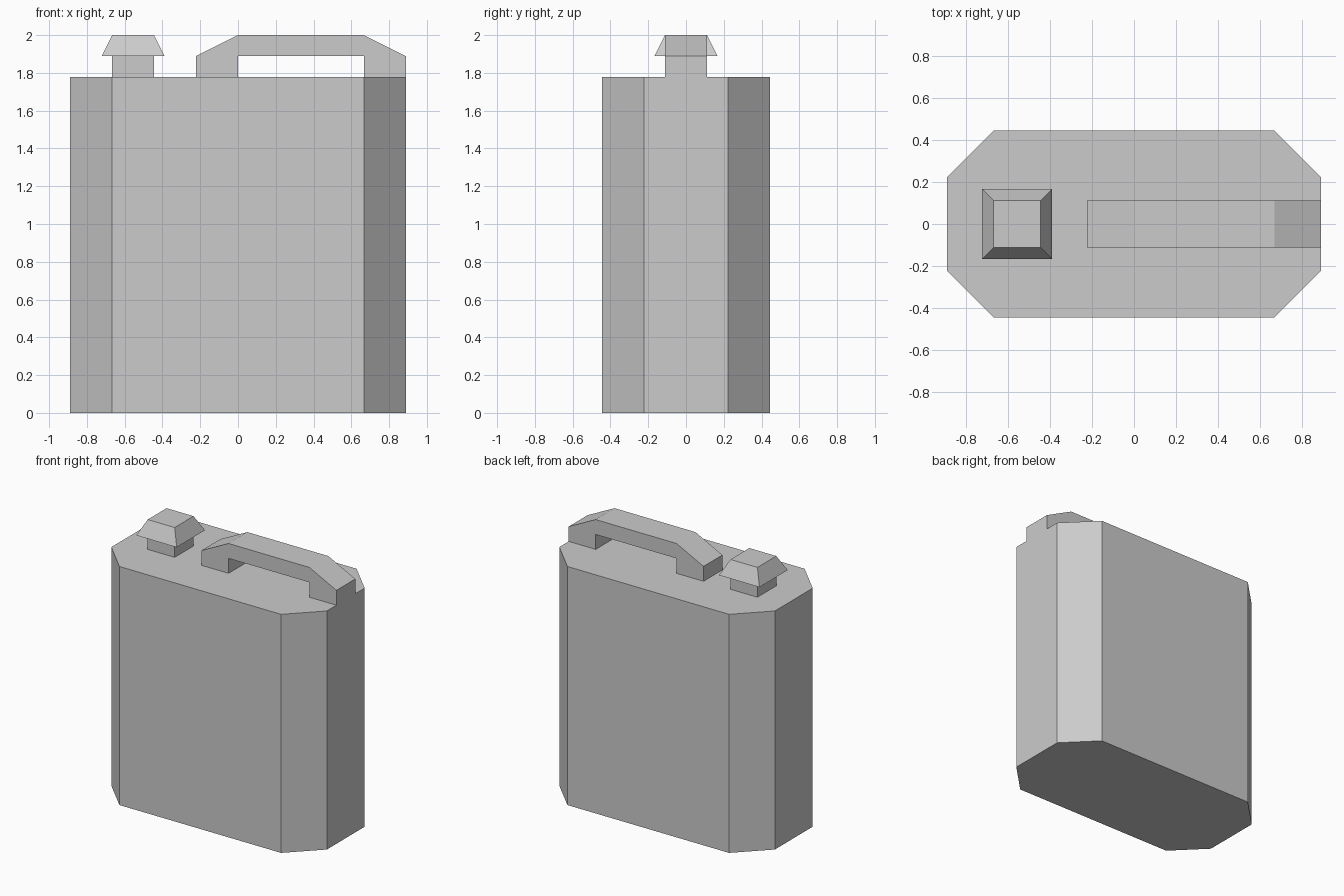
import bpy, bmesh
from mathutils import Vector

if "Cube" in bpy.data.objects:
    bpy.data.objects.remove(bpy.data.objects["Cube"])

U = 2 / 9  # design module: the can is 9 modules tall


def prism(name, profile, offset):
    """Extrude a closed 3D profile (in modules) along an offset vector."""
    bm = bmesh.new()
    face = bm.faces.new([bm.verts.new(Vector(p) * U) for p in profile])
    ext = bmesh.ops.extrude_face_region(bm, geom=[face], use_keep_orig=True)
    top = [v for v in ext["geom"] if isinstance(v, bmesh.types.BMVert)]
    bmesh.ops.translate(bm, verts=top, vec=Vector(offset) * U)
    return finish(name, bm)


def frustum(name, centre_x, half_bottom, half_top, z0, z1):
    """Square block whose top may be narrower than its bottom."""
    bm = bmesh.new()
    bmesh.ops.create_cube(bm, size=2)
    for v in bm.verts:
        h, z = (half_top, z1) if v.co.z > 0 else (half_bottom, z0)
        v.co = Vector((centre_x + v.co.x * h, v.co.y * h, z)) * U
    return finish(name, bm)


def finish(name, bm):
    bmesh.ops.recalc_face_normals(bm, faces=bm.faces[:])
    mesh = bpy.data.meshes.new(name)
    bm.to_mesh(mesh)
    bm.free()
    obj = bpy.data.objects.new(name, mesh)
    bpy.context.collection.objects.link(obj)
    return obj


# Can body: rectangle with chamfered vertical corners
outline = [(-3, -2), (3, -2), (4, -1), (4, 1), (3, 2), (-3, 2), (-4, 1), (-4, -1)]
prism("can_body", [(x, y, 0) for x, y in outline], (0, 0, 8))

# Spout neck and flared cap
frustum("spout_neck", -2.5, 0.5, 0.5, 8, 8.5)
frustum("spout_cap", -2.5, 0.75, 0.5, 8.5, 9)

# Carrying handle: side profile extruded across the depth
side = [(-1, 8), (-1, 8.5), (0, 9), (3, 9), (4, 8.5),
        (4, 8), (3, 8), (3, 8.5), (0, 8.5), (0, 8)]
prism("handle", [(x, -0.5, z) for x, z in side], (0, 1, 0))
